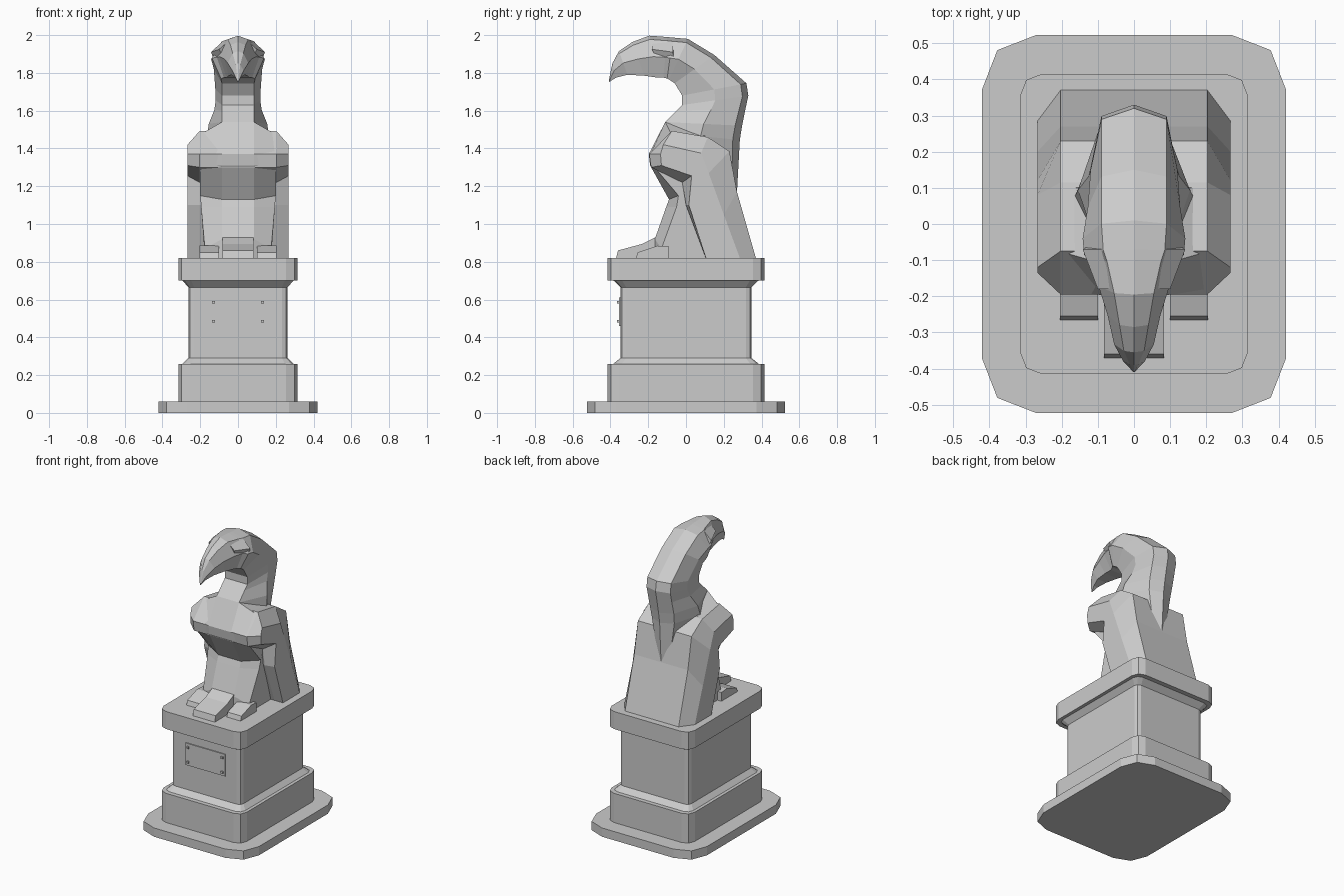
import bpy, bmesh
from mathutils import Vector


def loft(name, rings):
    """Skin a list of equal-length point rings and cap both ends."""
    bm = bmesh.new()
    vs = [[bm.verts.new(p) for p in r] for r in rings]
    n = len(rings[0])
    for a, b in zip(vs, vs[1:]):
        for i in range(n):
            j = (i + 1) % n
            bm.faces.new((a[i], a[j], b[j], b[i]))
    bm.faces.new(vs[0])
    bm.faces.new(vs[-1])
    bmesh.ops.recalc_face_normals(bm, faces=bm.faces)
    me = bpy.data.meshes.new(name)
    bm.to_mesh(me)
    bm.free()
    ob = bpy.data.objects.new(name, me)
    bpy.context.collection.objects.link(ob)
    return ob


def cut_rect(hx, hy, r, z):
    """Rectangle with two-segment corners."""
    k = r * 0.28
    q = [(hx, hy - r), (hx - k, hy - k), (hx - r, hy)]
    pts = q + [(-x, y) for x, y in q[::-1]]
    pts += [(-x, -y) for x, y in q] + [(x, -y) for x, y in q[::-1]]
    return [(x, y, z) for x, y in pts]


def across(name, layers):
    """Mirror-symmetric loft across x; each layer is a (x, y, z) ring."""
    left = [[(-x, y, z) for x, y, z in l] for l in layers]
    return loft(name, left + layers[::-1])


def at_x(x, prof):
    return [(x, y, z) for y, z in prof]


def box(name, x0, x1, y0, y1, z0, z1):
    return loft(name, [[(x0, y0, z), (x1, y0, z), (x1, y1, z), (x0, y1, z)] for z in (z0, z1)])


# Pedestal
loft("ground_slab", [cut_rect(.42, .523, .15, z) for z in (0, .06)])
loft("pedestal", [cut_rect(*s) for s in (
    (.315, .415, .06, .06), (.315, .415, .06, .26), (.293, .385, .045, .26),
    (.263, .347, .03, .29), (.263, .347, .03, .665), (.293, .383, .045, .70),
    (.315, .415, .06, .70), (.315, .415, .06, .82))])

# Plaque with four bolts
box("plaque", -.15, .15, -.354, -.34, .46, .61)
for x in (-.13, .13):
    for z in (.485, .585):
        box("plaque_bolt", x - .007, x + .007, -.364, -.35, z - .007, z + .007)

# Folded wings and back
across("wings", [
    at_x(.267, [(-.135, 1.37), (-.12, 1.42), (.08, 1.375), (.12, 1.27), (.2, 1.05),
                (.285, .82), (.105, .82), (.015, 1.1), (.03, 1.255), (-.13, 1.31)]),
    at_x(.203, [(-.195, 1.37), (-.075, 1.493), (.115, 1.46), (.23, 1.385), (.27, 1.17),
                (.37, .82), (.105, .82), (0, 1.1), (-.02, 1.22), (-.185, 1.30)])])

# Breast and belly running down into the legs
leg_x = (.19, .2, .2, .2, .195, .175, .175, .175, .19)
leg_prof = [(-.08, 1.48), (-.185, 1.375), (-.175, 1.31), (-.04, 1.15), (-.05, 1.09),
            (-.13, .87), (-.13, .82), (.2, .82), (.1, 1.45)]
across("breast_and_legs", [
    [(x, y, z) for x, (y, z) in zip(leg_x, leg_prof)],
    at_x(.085, [(-.11, 1.54), (-.197, 1.37), (-.19, 1.31), (-.09, 1.13), (-.105, 1.09),
                (-.165, .92), (-.165, .82), (.2, .82), (.1, 1.5)])])

# Feet
across("centre_foot", [at_x(.083, [(-.37, .82), (-.36, .86), (-.23, .895), (-.16, .93), (-.1, .82)])])
toe = [(-.265, .82), (-.255, .85), (-.15, .885), (-.09, .88), (-.09, .82)]
for side, name in ((-1, "left_toe"), (1, "right_toe")):
    loft(name, [at_x(side * .1, toe), at_x(side * .205, toe)])


def section(f, b, fx, mx, cx):
    """Seven-sided neck section between a front point and a back ridge point."""
    f, b = Vector((0, *f)), Vector((0, *b))
    X = Vector((1, 0, 0))
    m, c = f.lerp(b, .5), f.lerp(b, .91)
    return [f - X * fx, m - X * mx, c - X * cx, b, c + X * cx, m + X * mx, f + X * fx]


# Neck, mane and head: front/under point, back/top point, half widths
loft("neck_and_head", [section(*s) for s in (
    ((-.05, 1.30), (.27, 1.17), .06, .10, .045),
    ((-.13, 1.485), (.285, 1.445), .075, .163, .085),
    ((-.11, 1.54), (.297, 1.52), .085, .155, .09),
    ((-.05, 1.60), (.315, 1.61), .085, .125, .09),
    ((-.02, 1.63), (.33, 1.68), .085, .118, .09),
    ((-.02, 1.68), (.32, 1.745), .085, .12, .09),
    ((-.06, 1.745), (.15, 1.895), .085, .128, .09),
    ((-.09, 1.765), (.01, 1.98), .09, .142, .09),
    ((-.10, 1.77), (-.07, 1.987), .09, .138, .085),
    ((-.12, 1.775), (-.10, 1.99), .075, .112, .075),
    ((-.15, 1.775), (-.195, 1.997), .06, .098, .055),
    ((-.22, 1.785), (-.285, 1.963), .05, .073, .04),
    ((-.31, 1.79), (-.355, 1.915), .035, .055, .028),
    ((-.37, 1.775), (-.39, 1.85), .015, .03, .012),
    ((-.407, 1.752), (-.409, 1.757), .002, .003, .002))])

# Brow ridges
for side, name in ((-1, "left_brow"), (1, "right_brow")):
    loft(name, [[(side * x, y, z) for x, y, z in r] for r in (
        ((.09, -.07, 1.96), (.142, -.07, 1.91), (.125, -.06, 1.86)),
        ((.06, -.18, 1.96), (.1, -.18, 1.925), (.09, -.17, 1.905)))])
